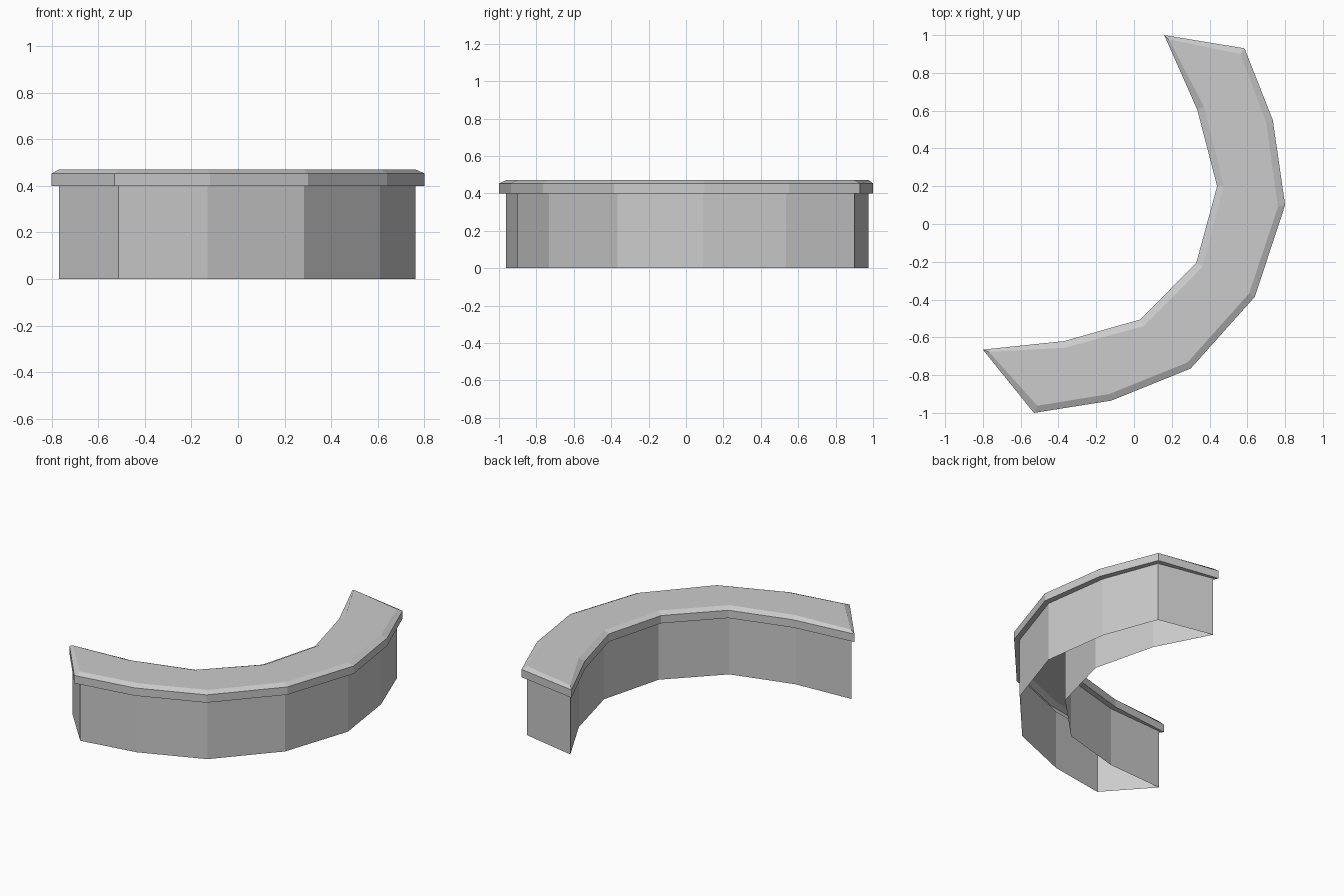
import bpy, bmesh

cube = bpy.data.objects.get("Cube")
if cube:
    bpy.data.objects.remove(cube, do_unlink=True)

grey = bpy.data.materials.new("light grey")
colour = (0.6, 0.6, 0.6, 1)
grey.use_nodes = True
grey.diffuse_color = colour
grey.node_tree.nodes["Principled BSDF"].inputs["Base Color"].default_value = colour

# Rim outline: convex side, then back along the concave side
rim = [(-0.53, -1.0), (-0.12, -0.935), (0.30, -0.765), (0.64, -0.385),
       (0.80, 0.10), (0.735, 0.55), (0.585, 0.93),
       (0.16, 1.0), (0.335, 0.605), (0.44, 0.20), (0.33, -0.205),
       (0.035, -0.505), (-0.37, -0.62), (-0.80, -0.665)]

# Narrower outline shared by the wall and the flat top
core = [(-0.512, -0.962), (-0.13, -0.90), (0.283, -0.733), (0.61, -0.367),
        (0.762, 0.09), (0.70, 0.535), (0.563, 0.90),
        (0.185, 0.977), (0.37, 0.622), (0.476, 0.20), (0.364, -0.226),
        (0.052, -0.54), (-0.365, -0.655), (-0.768, -0.677)]


def stacked_shell(name, levels):
    """Join outlines at rising heights into one shell, open at the bottom."""
    bm = bmesh.new()
    rings = [[bm.verts.new((x, y, z)) for x, y in outline]
             for outline, z in levels]
    count = len(rings[0])
    for low, high in zip(rings, rings[1:]):
        for i in range(count):
            j = (i + 1) % count
            bm.faces.new((low[i], low[j], high[j], high[i]))
    # Flat top as a strip of quads across the curve
    top = rings[-1]
    for i in range(count // 2 - 1):
        bm.faces.new((top[i], top[i + 1], top[count - 2 - i], top[count - 1 - i]))
    mesh = bpy.data.meshes.new(name)
    bm.to_mesh(mesh)
    bm.free()
    mesh.materials.append(grey)
    obj = bpy.data.objects.new(name, mesh)
    bpy.context.collection.objects.link(obj)
    return obj


# Wall, overhanging rim, rim side, bevel and top
stacked_shell("curved_bench", [(core, 0), (core, 0.40), (rim, 0.40),
                               (rim, 0.453), (core, 0.47)])
